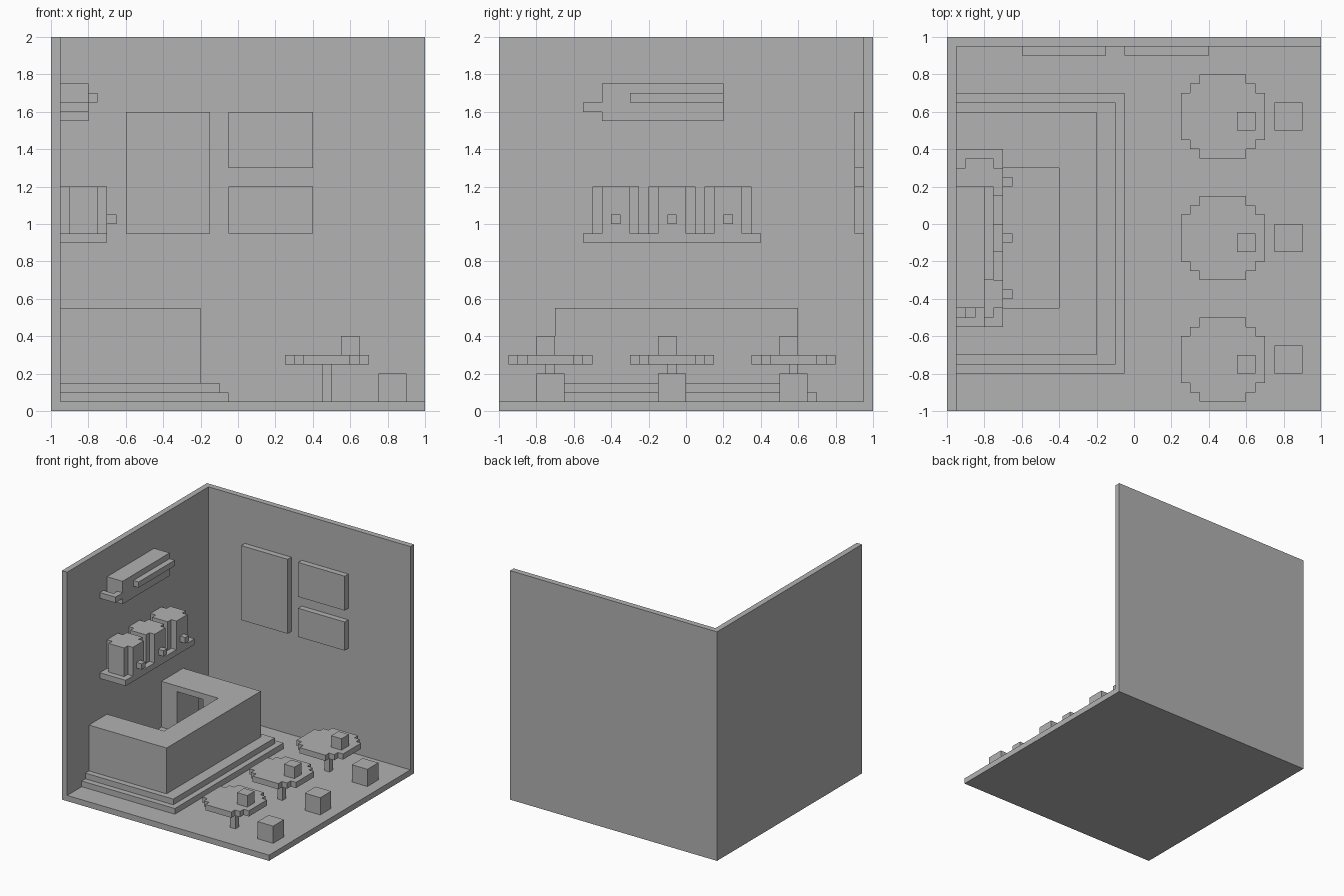
import bpy
import bmesh

cube = bpy.data.objects.get("Cube")
if cube:
    bpy.data.objects.remove(cube, do_unlink=True)

# One plain grey for everything
GREY = (0.445, 0.445, 0.445, 1.0)
grey = bpy.data.materials.new("plain_grey")
grey.use_nodes = True
grey.diffuse_color = GREY
bsdf = grey.node_tree.nodes["Principled BSDF"]
bsdf.inputs["Base Color"].default_value = GREY
bsdf.inputs["Roughness"].default_value = 0.9


def prism(name, outline, z0, z1):
    """Extrude a flat outline from z0 up to z1."""
    bm = bmesh.new()
    base = bm.faces.new([bm.verts.new((x, y, z0)) for x, y in outline])
    top = bmesh.ops.extrude_face_region(bm, geom=[base])["geom"]
    moved = [v for v in top if isinstance(v, bmesh.types.BMVert)]
    bmesh.ops.translate(bm, verts=moved, vec=(0, 0, z1 - z0))
    bmesh.ops.recalc_face_normals(bm, faces=bm.faces)
    mesh = bpy.data.meshes.new(name)
    bm.to_mesh(mesh)
    bm.free()
    mesh.materials.append(grey)
    obj = bpy.data.objects.new(name, mesh)
    bpy.context.collection.objects.link(obj)
    return obj


def box(name, x, y, z):
    """Box from (low, high) pairs on each axis."""
    outline = [(x[0], y[0]), (x[1], y[0]), (x[1], y[1]), (x[0], y[1])]
    return prism(name, outline, *z)


def stepped_disc(name, cx, cy, corner, z0, z1):
    """Blocky round slab; corner lists one quarter from +x round to +y."""
    pts = list(corner)
    pts += [(-x, y) for x, y in reversed(corner)]
    pts += [(-x, -y) for x, y in corner]
    pts += [(x, -y) for x, y in reversed(corner)]
    return prism(name, [(cx + x, cy + y) for x, y in pts], z0, z1)


# Room shell
WALL = -0.95
prism("walls", [(-1, -1), (WALL, -1), (WALL, 0.95), (1, 0.95), (1, 1), (-1, 1)], 0, 2)
box("floor", (WALL, 1), (-1, 0.95), (0, 0.05))

# Platform steps
box("lower_step", (WALL, -0.05), (-0.8, 0.7), (0.05, 0.1))
box("upper_step", (WALL, -0.1), (-0.75, 0.65), (0.1, 0.15))

# U-shaped counter with a doorway through its rear arm
counter = prism("counter", [(WALL, -0.7), (-0.2, -0.7), (-0.2, 0.6), (WALL, 0.6),
                            (WALL, 0.3), (-0.4, 0.3), (-0.4, -0.45), (WALL, -0.45)],
                0.15, 0.55)
cutter = box("doorway_cutter", (-0.8, -0.55), (0.2, 0.7), (0.1, 0.5))
cutter.hide_render = True
cut = counter.modifiers.new("doorway", "BOOLEAN")
cut.operation = "DIFFERENCE"
cut.solver = "EXACT"
cut.object = cutter
bpy.context.view_layer.objects.active = counter
bpy.ops.object.modifier_apply(modifier=cut.name)
bpy.data.objects.remove(cutter, do_unlink=True)

# Round tables, each with a cup and a stool
TABLE_CORNER = [(0.225, 0.125), (0.175, 0.125), (0.175, 0.175),
                (0.125, 0.175), (0.125, 0.225)]
for i, y in enumerate((-0.725, -0.075, 0.575), 1):
    stepped_disc(f"table_top_{i}", 0.475, y, TABLE_CORNER, 0.25, 0.3)
    box(f"table_leg_{i}", (0.45, 0.5), (y - 0.025, y + 0.025), (0.05, 0.25))
    box(f"cup_{i}", (0.55, 0.65), (y - 0.075, y + 0.025), (0.3, 0.4))
    box(f"stool_{i}", (0.75, 0.9), (y - 0.075, y + 0.075), (0.05, 0.2))

# Boards on the back wall
for name, x, z in (("tall_board", (-0.6, -0.15), (0.95, 1.6)),
                   ("upper_board", (-0.05, 0.4), (1.3, 1.6)),
                   ("lower_board", (-0.05, 0.4), (0.95, 1.2))):
    box(name, x, (0.9, 0.95), z)

# Shelf with three barrels and their taps
box("shelf", (WALL, -0.7), (-0.55, 0.4), (0.9, 0.95))
BARREL_CORNER = [(0.125, 0.075), (0.075, 0.075), (0.075, 0.125)]
for i, y in enumerate((-0.375, -0.075, 0.225), 1):
    stepped_disc(f"barrel_{i}", -0.825, y, BARREL_CORNER, 0.95, 1.2)
    box(f"tap_{i}", (-0.7, -0.65), (y - 0.025, y + 0.025), (1.0, 1.05))

# Wall-mounted unit with a front flap and a bent pipe
box("wall_unit", (WALL, -0.8), (-0.45, 0.2), (1.55, 1.75))
box("unit_flap", (-0.8, -0.75), (-0.3, 0.2), (1.65, 1.7))
prism("unit_pipe", [(WALL, -0.55), (-0.8, -0.55), (-0.8, -0.45),
                    (-0.85, -0.45), (-0.85, -0.5), (WALL, -0.5)], 1.6, 1.65)
